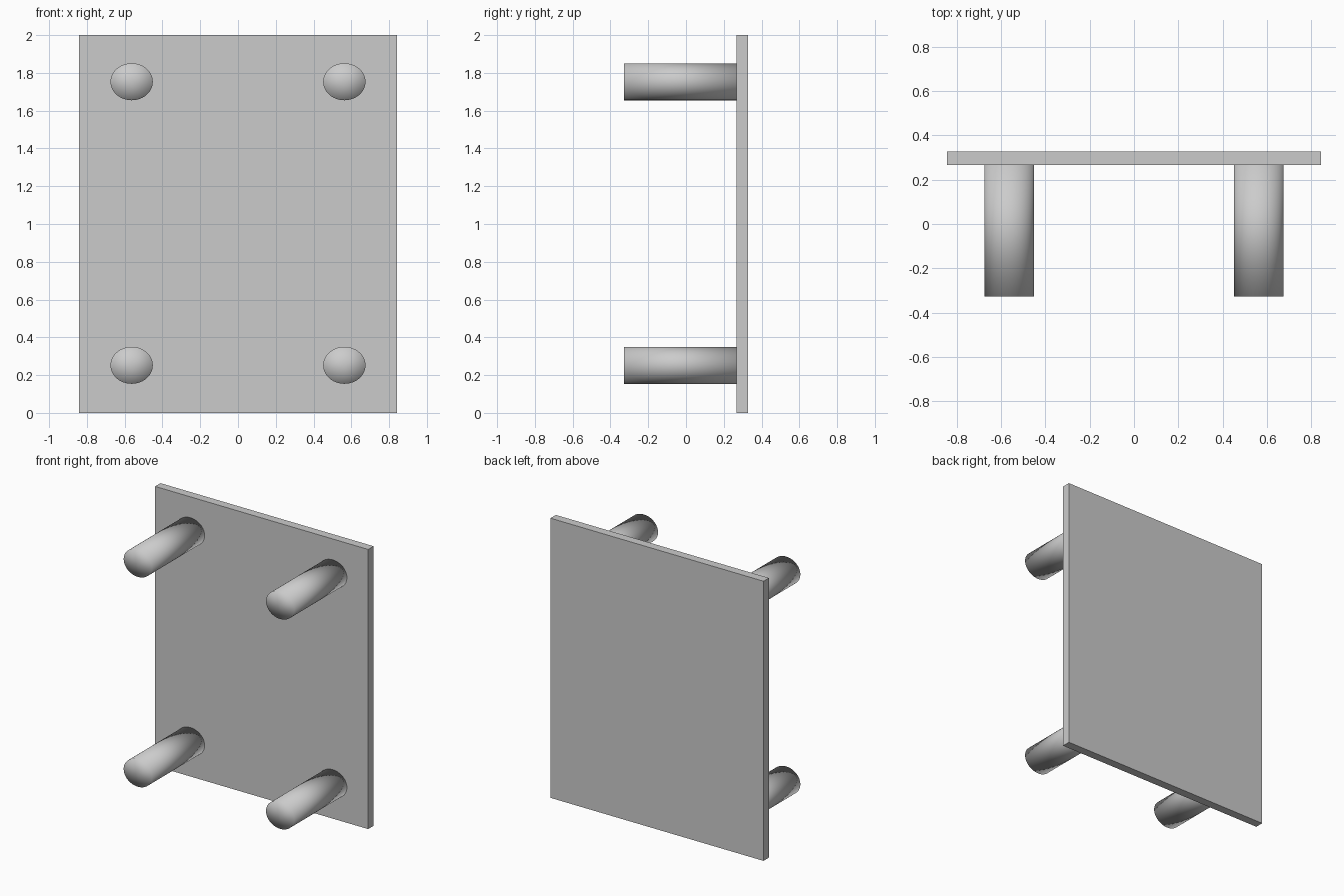
import bpy
from math import pi

if "Cube" in bpy.data.objects:
    bpy.data.objects.remove(bpy.data.objects["Cube"])

# Upright flat panel
bpy.ops.mesh.primitive_cube_add(size=1, location=(0, 0.2975, 1))
panel = bpy.context.object
panel.name = "table_top"
panel.scale = (1.686, 0.061, 2.0)
bpy.ops.object.transform_apply(location=False, rotation=False, scale=True)


def add_leg(name, x, z):
    """Slightly oval peg from the panel face towards the front."""
    bpy.ops.mesh.primitive_cylinder_add(
        vertices=48, radius=1, depth=0.595, end_fill_type='TRIFAN',
        location=(x, -0.0305, z), rotation=(pi / 2, 0, 0))
    leg = bpy.context.object
    leg.name = name
    leg.scale = (0.112, 0.098, 1)
    bpy.ops.object.transform_apply(location=False, rotation=True, scale=True)
    bpy.ops.object.shade_smooth()


# Four legs, one near each corner
for side, x in (("left", -0.563), ("right", 0.563)):
    for level, z in (("lower", 0.252), ("upper", 1.753)):
        add_leg(f"{level}_{side}_leg", x, z)
